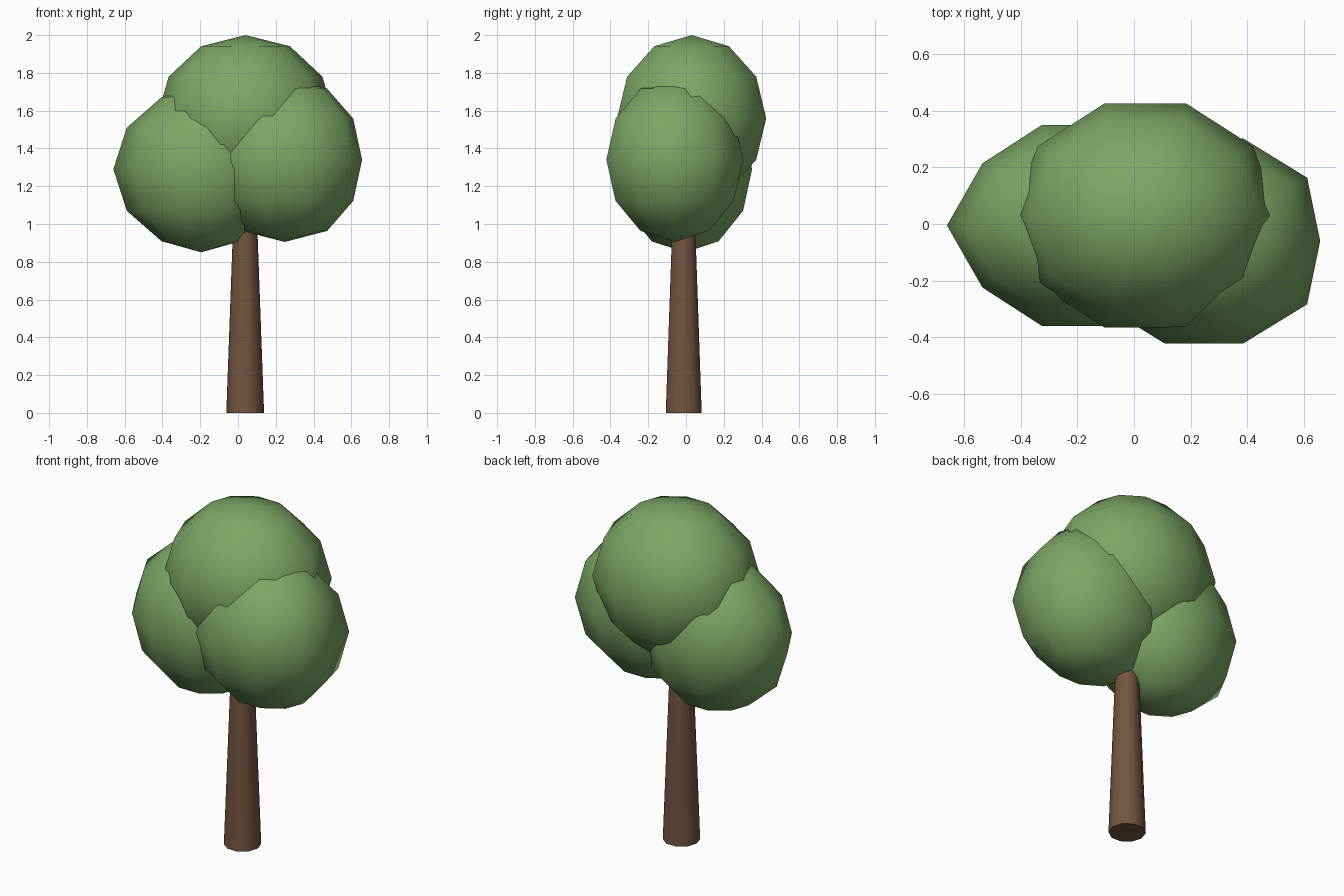
import bpy, bmesh
from math import sin, cos, pi

if "Cube" in bpy.data.objects:
    bpy.data.objects.remove(bpy.data.objects["Cube"])

SIDES = 10


def material(name, color):
    m = bpy.data.materials.new(name)
    m.diffuse_color = (*color, 1)
    m.use_nodes = True
    m.node_tree.nodes["Principled BSDF"].inputs["Base Color"].default_value = m.diffuse_color
    return m


green = material("leaf_green", (0.20, 0.38, 0.13))
brown = material("bark_brown", (0.17, 0.09, 0.05))


def finish(bm, name, mat, angle):
    bmesh.ops.recalc_face_normals(bm, faces=bm.faces)
    mesh = bpy.data.meshes.new(name)
    bm.to_mesh(mesh)
    bm.free()
    ob = bpy.data.objects.new(name, mesh)
    bpy.context.collection.objects.link(ob)
    mesh.materials.append(mat)
    bpy.ops.object.select_all(action='DESELECT')
    ob.select_set(True)
    bpy.context.view_layer.objects.active = ob
    bpy.ops.object.shade_smooth_by_angle(angle=angle)


def ring(bm, c, rx, ry, z):
    return [bm.verts.new((c[0] + rx * cos(2 * pi * i / SIDES),
                          c[1] + ry * sin(2 * pi * i / SIDES), z)) for i in range(SIDES)]


def bridge(bm, a, b):
    for i in range(SIDES):
        j = (i + 1) % SIDES
        bm.faces.new((a[i], a[j], b[j], b[i]))


# Leaf clump: ten-sided, six-band ellipsoid; one outer column is nudged along x
def clump(name, c, r, column=0, nudge=0.0):
    bm = bmesh.new()
    rings = []
    for lat in (-pi / 3, -pi / 6, 0, pi / 6, pi / 3):
        rg = ring(bm, c, r[0] * cos(lat), r[1] * cos(lat), c[2] + r[2] * sin(lat))
        rg[column].co.x += nudge * (1 - sin(lat) ** 2 / 0.75)
        rings.append(rg)
    for a, b in zip(rings, rings[1:]):
        bridge(bm, a, b)
    for rg, s in ((rings[0], -1), (rings[-1], 1)):
        pole = bm.verts.new((c[0], c[1], c[2] + s * r[2]))
        for i in range(SIDES):
            bm.faces.new((rg[i], rg[(i + 1) % SIDES], pole))
    finish(bm, name, green, pi / 3)


clump("top_leaves", (0.04, 0.03, 1.56), (0.47, 0.415, 0.44))
clump("left_leaves", (-0.195, -0.005, 1.29), (0.42, 0.373, 0.44), 5, -0.045)
clump("right_leaves", (0.247, -0.06, 1.34), (0.45, 0.38, 0.435), 0, -0.04)

# Tapered trunk, reaching up into the leaves
bm = bmesh.new()
low = ring(bm, (0.038, -0.012), 0.1, 0.1, 0)
high = ring(bm, (0.038, -0.012), 0.06, 0.06, 1.1)
bridge(bm, low, high)
bm.faces.new(low)
bm.faces.new(high)
finish(bm, "trunk", brown, pi / 4)
